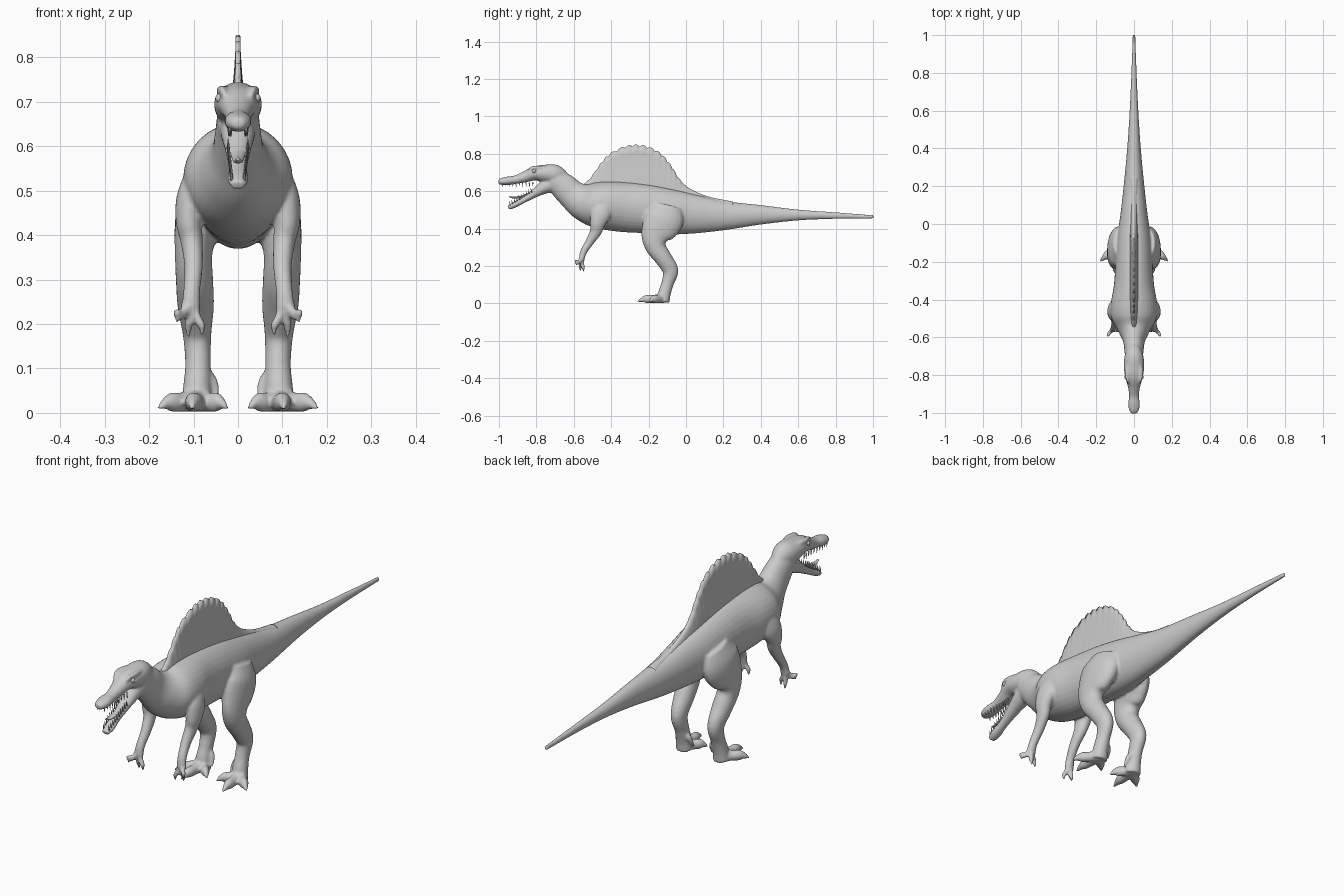
import bpy, bmesh, math
from mathutils import Vector


def spline(rows, sub):
    """Catmull-Rom interpolation of rows of numbers."""
    rows = [list(r) for r in rows]
    p = [rows[0]] + rows + [rows[-1]]
    out = []
    for i in range(1, len(p) - 2):
        for k in range(sub):
            t = k / sub
            out.append([0.5 * (2 * b + (c - a) * t + (2 * a - 5 * b + 4 * c - d) * t * t
                               + (3 * b - a - 3 * c + d) * t ** 3)
                        for a, b, c, d in zip(*p[i - 1:i + 3])])
    return out + [rows[-1]]


def skin(bm, rings):
    """Join closed rings of points into a capped tube."""
    vs = [[bm.verts.new(c) for c in r] for r in rings]
    n = len(vs[0])
    for a, b in zip(vs, vs[1:]):
        for j in range(n):
            bm.faces.new((a[j], a[(j + 1) % n], b[(j + 1) % n], b[j]))
    bm.faces.new(vs[0][::-1])
    bm.faces.new(vs[-1])


def loft(bm, rows, s=1, n=20, sub=5):
    """Elliptic tube; rows are x, y, z, half width, half height. s mirrors x."""
    pts = spline(rows, sub)
    rings = []
    for i, (x, y, z, a, b) in enumerate(pts):
        t = (Vector(pts[min(i + 1, len(pts) - 1)][:3]) - Vector(pts[max(i - 1, 0)][:3])).normalized()
        side = (Vector((1, 0, 0)) - t * t.x).normalized()
        up = t.cross(side)
        ring = []
        for j in range(n):
            w = 2 * math.pi * j / n
            c = Vector((x, y, z)) + side * max(a, .0006) * math.cos(w) + up * max(b, .0006) * math.sin(w)
            ring.append((c.x * s, c.y, c.z))
        rings.append(ring)
    skin(bm, rings)


def finish(bm, name, voxel=0):
    bmesh.ops.recalc_face_normals(bm, faces=bm.faces)
    for f in bm.faces:
        f.smooth = True
    me = bpy.data.meshes.new(name)
    bm.to_mesh(me)
    bm.free()
    ob = bpy.data.objects.new(name, me)
    bpy.context.collection.objects.link(ob)
    if voxel:
        m = ob.modifiers.new("blend", 'REMESH')
        m.mode, m.voxel_size, m.use_smooth_shade = 'VOXEL', voxel, True
        m = ob.modifiers.new("soften", 'SMOOTH')
        m.factor, m.iterations = 0.5, 5
    return ob


def mid(rows):
    return [(0,) + r for r in rows]


body = bmesh.new()
# tail, trunk and neck
loft(body, mid([(1.003, .463, .007, .010), (.8, .470, .014, .018), (.6, .473, .023, .029),
                (.4, .474, .036, .052), (.2, .470, .055, .079), (.05, .478, .072, .104),
                (-.08, .49, .09, .122), (-.2, .505, .098, .13), (-.32, .515, .106, .134),
                (-.42, .523, .122, .13), (-.5, .532, .118, .118), (-.56, .55, .085, .097),
                (-.61, .583, .06, .079), (-.655, .625, .052, .073), (-.71, .668, .047, .06)]), n=32)
# skull and snout
loft(body, mid([(-.65, .67, .03, .035), (-.70, .688, .05, .054), (-.76, .695, .054, .047),
                (-.81, .695, .047, .038), (-.86, .677, .033, .030), (-.91, .662, .026, .023),
                (-.95, .656, .031, .023), (-.985, .652, .026, .019), (-1.003, .650, .014, .011)]))
# lower jaw
loft(body, mid([(-.70, .645, .042, .045), (-.75, .625, .038, .038), (-.80, .595, .030, .025),
                (-.87, .553, .021, .017), (-.92, .526, .024, .016), (-.95, .512, .016, .011)]))

for s in (1, -1):
    # brow ridge
    loft(body, [(.03, -.75, .725, .012, .010), (.036, -.79, .726, .013, .011),
                (.034, -.825, .724, .008, .010), (.028, -.845, .708, .005, .006)], s, 12)
    # hind leg
    loft(body, [(.07, -.10, .52, .04, .08), (.085, -.115, .46, .052, .105),
                (.095, -.14, .41, .048, .10), (.10, -.165, .355, .042, .075),
                (.098, -.16, .30, .042, .055), (.095, -.12, .24, .041, .046),
                (.092, -.083, .175, .032, .042), (.09, -.098, .11, .029, .033),
                (.092, -.115, .055, .032, .034), (.093, -.122, .008, .037, .034)], s)
    # toes with claws: middle, outer, inner, rear
    for dx, dy, r in ((.008, -.10, .024), (.062, -.055, .024), (-.05, -.05, .022)):
        loft(body, [(.093, -.12, .03, r, .028), (.093 + dx * .55, -.12 + dy * .55, .024, r * .9, .022),
                    (.093 + dx * .9, -.12 + dy * .9, .024, r * .8, .022),
                    (.093 + dx * 1.15, -.12 + dy * 1.15, .020, r * .5, .013),
                    (.093 + dx * 1.4, -.12 + dy * 1.4, .009, .004, .004)], s, 14)
    loft(body, [(.075, -.10, .09, .014, .014), (.056, -.105, .068, .012, .012),
                (.048, -.12, .03, .005, .005)], s, 12)
    # arm
    loft(body, [(.085, -.43, .53, .035, .05), (.105, -.455, .48, .034, .055),
                (.11, -.472, .43, .030, .042), (.104, -.482, .385, .025, .032),
                (.10, -.515, .33, .021, .023), (.104, -.548, .275, .019, .018),
                (.107, -.558, .235, .022, .015)], s)
    # fingers with claws
    for x, y, z in ((.082, -.565, .172), (.112, -.55, .168), (.138, -.588, .203)):
        loft(body, [(.107, -.555, .25, .011, .011),
                    (.107 + (x - .107) * .75, -.56 + (y + .56) * .6, .225 + (z - .225) * .35, .010, .011),
                    (x, y, z + .025, .009, .010), (x - .001, y + .002, z, .003, .003)], s, 12)
finish(body, "body", .0055)

# sail with scalloped rim, thinning towards the top
sail = bmesh.new()
rim = spline([(-.585, .615), (-.52, .66), (-.46, .74), (-.41, .795), (-.33, .835), (-.265, .845),
              (-.195, .832), (-.13, .795), (-.08, .735), (-.035, .665), (.02, .615), (.12, .572), (.25, .545)], 12)
rings = []
for i, (y, z) in enumerate(rim):
    fade = min(1, max(0, (z - .63) / .08))
    z += fade * .011 * (abs(math.sin(i * math.pi / 7)) - .5)
    base = .53
    prof = []
    for k in range(9):
        v = k / 8
        h = base + (z - base) * v
        w = .005 + .022 * max(0, min(1, (.85 - h) / .2)) * (1 - v) ** .6
        prof.append((w, h))
    rings.append([(w, y, h) for w, h in prof] + [(-w, y, h) for w, h in prof[::-1]])
skin(sail, rings)
finish(sail, "sail")

# teeth along both jaws
teeth = bmesh.new()
for s in (1, -1):
    for i in range(10):
        y = -.982 + .018 * i
        x = .018 + .003 * math.sin(i * .7)
        loft(teeth, [(x, y, .648, .0045, .0045), (x, y + .002, .622 + .004 * (i % 2), .0006, .0006)], s, 6, 1)
        f = i / 9
        y, z = -.94 + .115 * f, .524 + .07 * f
        x = .014 + .008 * f
        loft(teeth, [(x, y, z, .004, .004), (x, y - .006, z + .025, .0006, .0006)], s, 6, 1)
finish(teeth, "teeth")

# tongue
tongue = bmesh.new()
loft(tongue, mid([(-.76, .632, .016, .010), (-.82, .597, .016, .007), (-.87, .574, .014, .006),
                  (-.92, .566, .010, .005), (-.945, .572, .004, .003)]), n=12)
finish(tongue, "tongue")

# eyes
eyes = bmesh.new()
for s in (1, -1):
    r = bmesh.ops.create_uvsphere(eyes, u_segments=16, v_segments=10, radius=.011)
    bmesh.ops.translate(eyes, verts=r['verts'], vec=(.040 * s, -.812, .708))
finish(eyes, "eyes")
